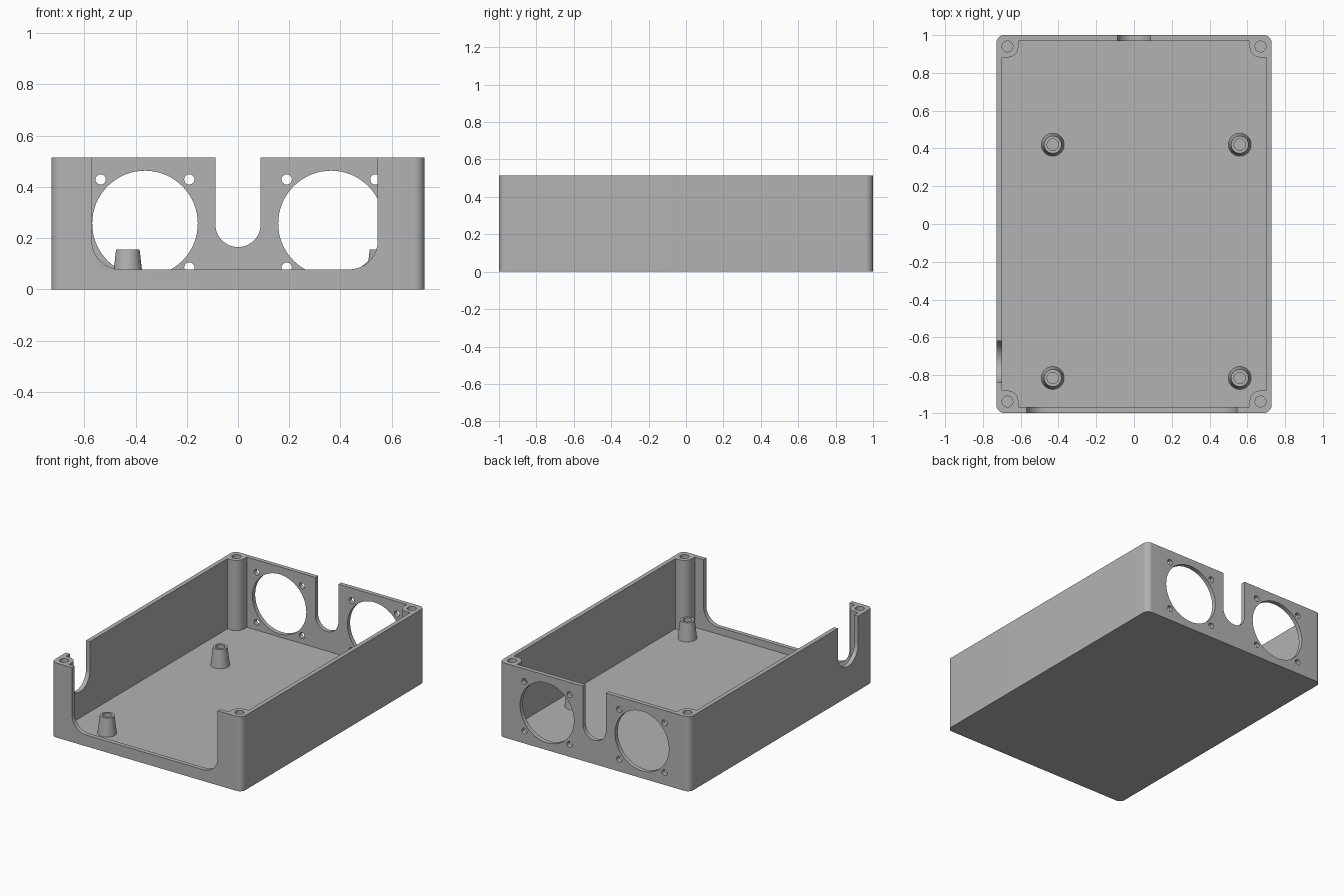
import bpy, bmesh, math
from mathutils import Matrix, Vector

if "Cube" in bpy.data.objects:
    bpy.data.objects.remove(bpy.data.objects["Cube"])

W, D, H = 0.728, 1.0, 0.515      # half width, half depth, height
WALL, FLOOR = 0.03, 0.03
POST = (0.67, 0.94)              # corner screw post centre
POST_R = 0.058

grey = bpy.data.materials.new("plastic grey")
grey.diffuse_color = (0.45, 0.45, 0.45, 1)
grey.use_nodes = True
grey.node_tree.nodes["Principled BSDF"].inputs["Base Color"].default_value = grey.diffuse_color


def arc(cx, cy, r, a0, a1, n=12):
    return [(cx + r * math.cos(math.radians(a0 + (a1 - a0) * i / n)),
             cy + r * math.sin(math.radians(a0 + (a1 - a0) * i / n))) for i in range(n + 1)]


def circle(cx, cy, r, n=48):
    return arc(cx, cy, r, 0, 360, n)[:-1]


def u_slot(x0, x1, z0, r, top=0.8):
    """Open-topped slot with rounded lower corners."""
    pts = [(x1, top), (x0, top)] + arc(x0 + r, z0 + r, r, 180, 270, 16)
    right = arc(x1 - r, z0 + r, r, 270, 360, 16)
    return pts + (right[1:] if x1 - x0 - 2 * r < 1e-5 else right)


def prism(name, pts, a, b, axis="z"):
    """Extrude a profile from a to b along an axis."""
    place = {"z": lambda u, v, w: (u, v, w),
             "y": lambda u, v, w: (u, w, v),
             "x": lambda u, v, w: (w, u, v)}[axis]
    bm = bmesh.new()
    lo = [bm.verts.new(place(u, v, a)) for u, v in pts]
    hi = [bm.verts.new(place(u, v, b)) for u, v in pts]
    bm.faces.new(lo)
    bm.faces.new(hi)
    for i in range(len(pts)):
        j = (i + 1) % len(pts)
        bm.faces.new((lo[i], lo[j], hi[j], hi[i]))
    bmesh.ops.recalc_face_normals(bm, faces=bm.faces)
    return finish(name, bm)


def finish(name, bm):
    me = bpy.data.meshes.new(name)
    bm.to_mesh(me)
    bm.free()
    me.materials.append(grey)
    ob = bpy.data.objects.new(name, me)
    bpy.context.collection.objects.link(ob)
    return ob


def smooth(ob):
    bpy.ops.object.select_all(action="DESELECT")
    ob.select_set(True)
    bpy.context.view_layer.objects.active = ob
    bpy.ops.object.shade_smooth_by_angle(angle=math.radians(30))


def cut(ob, cutter):
    mod = ob.modifiers.new("cut", "BOOLEAN")
    mod.operation, mod.solver, mod.object = "DIFFERENCE", "EXACT", cutter
    bpy.context.view_layer.objects.active = ob
    bpy.ops.object.modifier_apply(modifier=mod.name)
    bpy.data.objects.remove(cutter)


# Outer box with rounded vertical edges
R = 0.04
outline = []
for sx, sy, a in ((1, 1, 0), (-1, 1, 90), (-1, -1, 180), (1, -1, 270)):
    outline += arc(sx * (W - R), sy * (D - R), R, a, a + 90)
case = prism("case", outline, 0, H)

# Cavity that leaves a rounded screw post standing in each corner
px, py = POST
corner = ([(W - WALL, py - POST_R)] + arc(px, py, POST_R, 270, 180)
          + [(px - POST_R, D - WALL)])
cavity = []
for sx, sy in ((1, 1), (-1, 1), (-1, -1), (1, -1)):
    pts = [(sx * x, sy * y) for x, y in corner]
    cavity += pts if sx * sy > 0 else pts[::-1]
cut(case, prism("cavity", cavity, FLOOR, 0.8))

# Screw holes in the corner posts
for sx in (-1, 1):
    for sy in (-1, 1):
        cut(case, prism("post_hole", circle(sx * px, sy * py, 0.029, 32), FLOOR, 0.8))

# Wide front opening, rear cable slot and left side slot
cut(case, prism("front_opening", u_slot(-0.57, 0.545, 0.078, 0.11), -1.1, -0.95, "y"))
cut(case, prism("rear_slot", u_slot(-0.088, 0.088, 0.165, 0.088), 0.95, 1.1, "y"))
cut(case, prism("side_slot", u_slot(-0.84, -0.62, 0.21, 0.11), -0.8, -0.68, "x"))

# Two fan openings with four screw holes each in the rear wall
for s in (-1, 1):
    fx, fz = s * 0.363, 0.257
    cut(case, prism("fan_hole", circle(fx, fz, 0.206, 64), 0.95, 1.1, "y"))
    for dx in (-0.173, 0.173):
        for dz in (-0.172, 0.172):
            cut(case, prism("fan_screw", circle(fx + dx, fz + dz, 0.02, 24), 0.95, 1.1, "y"))
smooth(case)

# Tapered hollow standoffs on the floor
profile = [(0.061, FLOOR - 0.005), (0.046, 0.155), (0.03, 0.155), (0.03, FLOOR + 0.002)]
for i, (x, y) in enumerate(((-0.43, 0.42), (0.56, 0.42), (-0.43, -0.815), (0.56, -0.815))):
    bm = bmesh.new()
    n = 40
    rings = [[bm.verts.new((x + r * math.cos(2 * math.pi * k / n),
                            y + r * math.sin(2 * math.pi * k / n), z)) for k in range(n)]
             for r, z in profile]
    for a, b in zip(rings, rings[1:]):
        for k in range(n):
            m = (k + 1) % n
            bm.faces.new((a[k], a[m], b[m], b[k]))
    bm.faces.new(rings[-1])
    bm.faces.new(rings[0][::-1])
    bmesh.ops.recalc_face_normals(bm, faces=bm.faces)
    smooth(finish(f"standoff_{i + 1}", bm))
